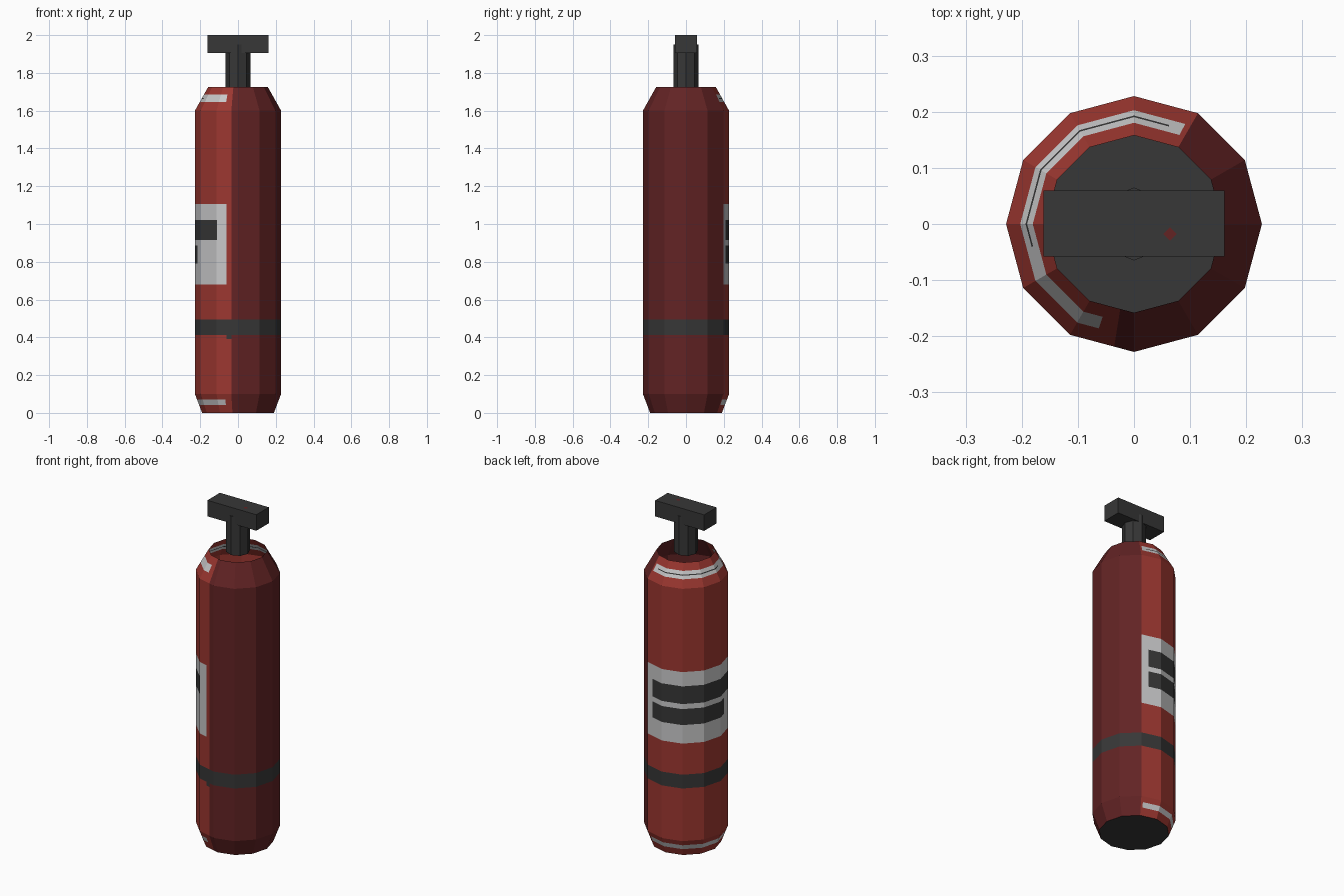
import bpy, bmesh, math
from mathutils import Vector

cube = bpy.data.objects.get("Cube")
if cube:
    bpy.data.objects.remove(cube, do_unlink=True)


def material(name, r, g, b):
    def linear(c):
        c /= 255
        return c / 12.92 if c < 0.04045 else ((c + 0.055) / 1.055) ** 2.4
    m = bpy.data.materials.new(name)
    m.use_nodes = True
    colour = (linear(r), linear(g), linear(b), 1)
    m.diffuse_color = colour
    m.node_tree.nodes["Principled BSDF"].inputs["Base Color"].default_value = colour
    return m


red = material("bright red", 156, 55, 48)
dark_red = material("dark red", 98, 35, 36)
charcoal = material("charcoal", 55, 55, 55)
white = material("pale grey", 200, 200, 201)
RED, DARK, CHARCOAL, WHITE = range(4)


def add_object(name, bm, mats):
    bmesh.ops.recalc_face_normals(bm, faces=bm.faces)
    mesh = bpy.data.meshes.new(name)
    bm.to_mesh(mesh)
    bm.free()
    for m in mats:
        mesh.materials.append(m)
    ob = bpy.data.objects.new(name, mesh)
    bpy.context.collection.objects.link(ob)
    return ob


# Bottle profile: radius and height, open at the neck
SIDES = 12
profile = [(0.19, 0), (0.228, 0.1), (0.228, 1.6), (0.158, 1.725)]

# Painted areas: first side, last side, bottom, top, colour (later ones win)
paint = [
    (2, 8.69, 0, 1.725, RED),
    (2, 8.47, 0.68, 1.105, WHITE),        # label
    (2.35, 8.03, 0.915, 1.02, CHARCOAL),  # label bars
    (2.35, 6.42, 0.79, 0.885, CHARCOAL),
    (2.1, 8.38, 0.042, 0.07, WHITE),      # base stripe
    (2.1, 8.38, 1.645, 1.685, WHITE),     # shoulder stripe
    (2.35, 6.42, 1.662, 1.667, CHARCOAL),
    (0, SIDES, 0.413, 0.495, CHARCOAL),   # belt
    (8.47, 8.69, 0.39, 0.413, CHARCOAL),
]
columns = sorted({c for p in paint for c in p[:2] if c < SIDES} | set(range(SIDES)))
heights = sorted({h for p in paint for h in p[2:4]} | {z for _, z in profile})


def radius_at(z):
    for (r0, z0), (r1, z1) in zip(profile, profile[1:]):
        if z <= z1:
            return r0 + (r1 - r0) * (z - z0) / (z1 - z0)


def corner(i):
    a = math.tau * i / SIDES
    return Vector((math.cos(a), math.sin(a), 0))


def body_point(c, z):
    i = int(c)
    p = corner(i).lerp(corner(i + 1), c - i) * radius_at(z)
    return p + Vector((0, 0, z))


def colour_at(c, z):
    result = DARK
    for c0, c1, z0, z1, index in paint:
        if c0 < c < c1 and z0 < z < z1:
            result = index
    return result


# Bottle body with cut-in painted panels and a dark base
bm = bmesh.new()
rings = [[bm.verts.new(body_point(c, z)) for c in columns] for z in heights]
ends = columns[1:] + [SIDES]
for j in range(len(heights) - 1):
    for i, (c0, c1) in enumerate(zip(columns, ends)):
        k = (i + 1) % len(columns)
        face = bm.faces.new((rings[j][i], rings[j][k], rings[j + 1][k], rings[j + 1][i]))
        face.material_index = colour_at((c0 + c1) / 2, (heights[j] + heights[j + 1]) / 2)
base = bm.faces.new(rings[0][::-1])
base.material_index = CHARCOAL
add_object("bottle_body", bm, [red, dark_red, charcoal, white])


def prism(name, sides, radius, z0, z1, mat, x=0, y=0):
    bm = bmesh.new()
    bmesh.ops.create_cone(bm, cap_ends=True, segments=sides, radius1=radius,
                          radius2=radius, depth=z1 - z0)
    bmesh.ops.translate(bm, verts=bm.verts, vec=(x, y, (z0 + z1) / 2))
    return add_object(name, bm, [mat])


# Handle stem, its front and back edges just breaking through the bar
prism("handle_stem", 8, 0.065, 1.72, 1.95, charcoal)

# Handle bar
bm = bmesh.new()
bmesh.ops.create_cube(bm, size=1)
bmesh.ops.scale(bm, verts=bm.verts, vec=(0.322, 0.117, 0.095))
bmesh.ops.translate(bm, verts=bm.verts, vec=(0, 0.001, 1.9525))
add_object("handle_bar", bm, [charcoal])

# Small red mark on the bar
prism("handle_mark", 4, 0.012, 1.997, 2.0005, dark_red, 0.064, -0.018)
